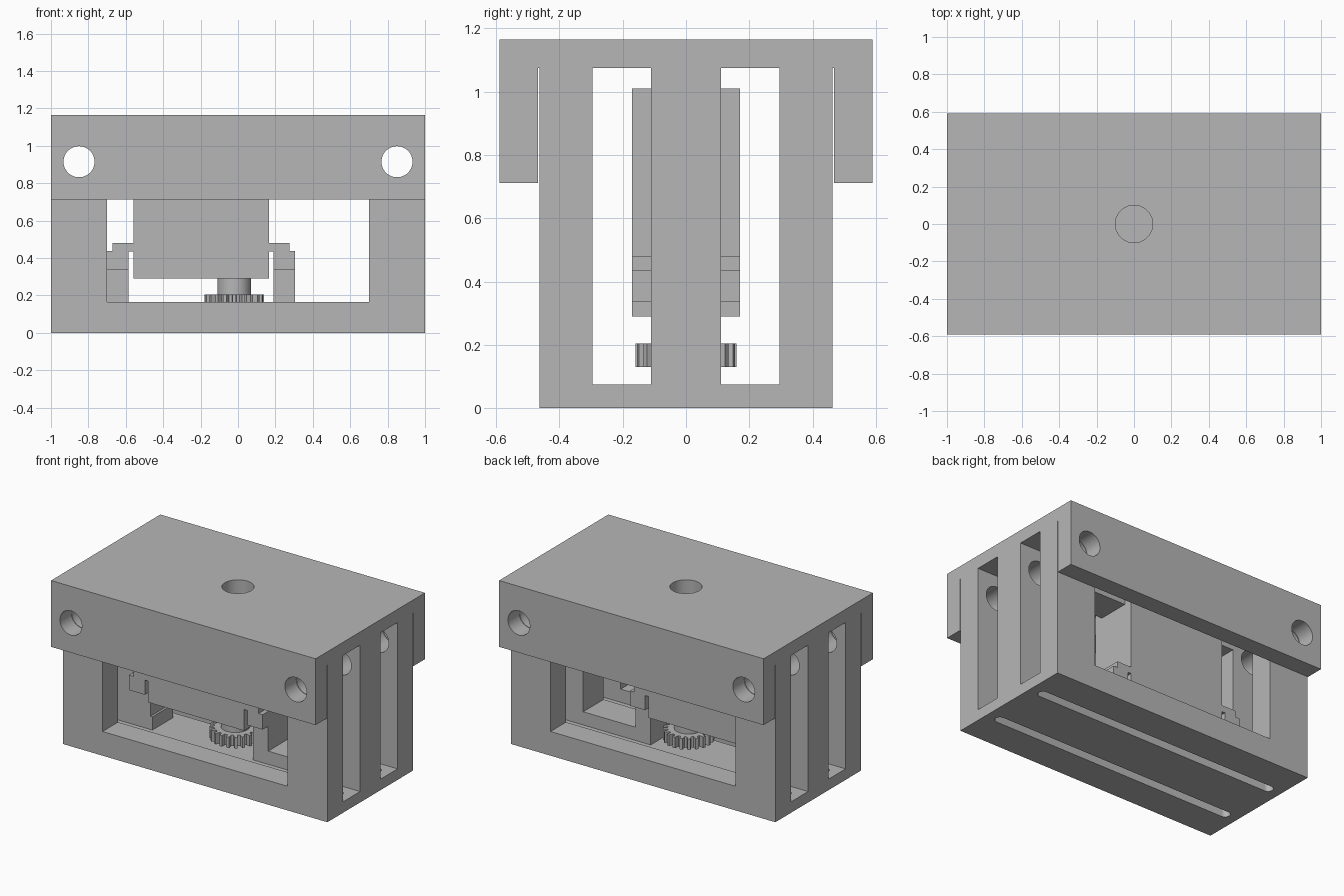
import bpy, bmesh
from math import pi, cos, sin
from mathutils import Matrix, Vector

cube = bpy.data.objects.get("Cube")
if cube:
    bpy.data.objects.remove(cube, do_unlink=True)

grey = bpy.data.materials.new("plain_grey")
grey.use_nodes = True
grey.diffuse_color = (0.47, 0.47, 0.47, 1)
grey.node_tree.nodes["Principled BSDF"].inputs["Base Color"].default_value = grey.diffuse_color


def make(name, bm):
    bmesh.ops.recalc_face_normals(bm, faces=bm.faces)
    mesh = bpy.data.meshes.new(name)
    bm.to_mesh(mesh)
    bm.free()
    mesh.materials.append(grey)
    obj = bpy.data.objects.new(name, mesh)
    bpy.context.collection.objects.link(obj)
    return obj


def box(name, x, y, z):
    bm = bmesh.new()
    bmesh.ops.create_cube(bm, size=1)
    for v in bm.verts:
        v.co = Vector(r[0] if c < 0 else r[1] for c, r in zip(v.co, (x, y, z)))
    return make(name, bm)


def cylinder(name, centre, radius, depth, axis="Z"):
    bm = bmesh.new()
    turn = Matrix.Rotation(pi / 2, 4, "X") if axis == "Y" else Matrix()
    bmesh.ops.create_cone(bm, cap_ends=True, segments=48, radius1=radius, radius2=radius,
                          depth=depth, matrix=Matrix.Translation(centre) @ turn)
    return make(name, bm)


def prism(name, outline, z0, z1):
    bm = bmesh.new()
    face = bm.faces.new([bm.verts.new((x, y, z0)) for x, y in outline])
    ext = bmesh.ops.extrude_face_region(bm, geom=[face])
    top = [g for g in ext["geom"] if isinstance(g, bmesh.types.BMVert)]
    bmesh.ops.translate(bm, verts=top, vec=(0, 0, z1 - z0))
    return make(name, bm)


def cut(obj, cutters):
    for c in cutters:
        c.hide_render = True
        mod = obj.modifiers.new("cut", "BOOLEAN")
        mod.operation, mod.solver, mod.object = "DIFFERENCE", "EXACT", c
    bpy.context.view_layer.update()
    deps = bpy.context.evaluated_depsgraph_get()
    mesh = bpy.data.meshes.new_from_object(obj.evaluated_get(deps))
    obj.modifiers.clear()
    obj.data = mesh
    for c in cutters:
        bpy.data.objects.remove(c, do_unlink=True)


def smooth(obj):
    bpy.ops.object.select_all(action="DESELECT")
    obj.select_set(True)
    bpy.context.view_layer.objects.active = obj
    bpy.ops.object.shade_smooth_by_angle(angle=pi / 7)


def span(side, a, b):
    return tuple(sorted((side * a, side * b)))


# Housing: one block with overhanging skirts, windows, slots and pin holes
housing = box("housing", (-1, 1), (-0.59, 0.59), (0, 1.165))
cutters = [
    box("window_cutter", (-0.7, 0.7), (-0.465, 0.465), (0.165, 0.95)),
    box("gear_pocket_cutter", (-0.57, 0.19), (-0.13, 0.13), (0.075, 0.3)),
    cylinder("top_hole_cutter", (0, 0, 1.1), 0.1, 0.26),
]
for s in (-1, 1):
    cutters += [
        box("skirt_cutter", (-1.1, 1.1), span(s, 0.463, 0.7), (-0.1, 0.712)),
        box("skirt_gap_cutter", (-1.1, 1.1), span(s, 0.463, 0.467), (0.6, 1.075)),
        box("side_slot_cutter", (-1.1, 1.1), span(s, 0.11, 0.295), (0.075, 1.075)),
        cylinder("pin_hole_cutter", (s * 0.85, 0, 0.915), 0.083, 1.4, "Y"),
    ]
    # Rounded slot through the floor
    r, half, n = 0.033, 0.9, 12
    ends = [(e * half + r * cos(a), s * 0.205 + r * sin(a))
            for e, start in ((1, -pi / 2), (-1, pi / 2))
            for a in (start + pi * i / n for i in range(n + 1))]
    cutters.append(prism("floor_slot_cutter", ends, -0.1, 0.1))
cut(housing, cutters)
smooth(housing)

# Motor with mounting ears
box("motor_body", (-0.56, 0.165), (-0.17, 0.17), (0.29, 1.01))
box("left_motor_ear", (0.165, 0.275), (-0.17, 0.17), (0.435, 0.48))
box("right_motor_ear", (-0.67, -0.56), (-0.17, 0.17), (0.435, 0.48))

# Motor supports: narrow leg below, wide block under each ear
for name, x in (("left", (0.19, 0.305)), ("right", (-0.705, -0.585))):
    box(name + "_support_leg", x, (-0.11, 0.11), (0.16, 0.335))
    box(name + "_support_block", x, (-0.17, 0.17), (0.335, 0.437))

# Output shaft and gear
smooth(cylinder("motor_shaft", (-0.02, 0, 0.25), 0.09, 0.1))
teeth = 20
outline = []
for i in range(teeth):
    for offset, radius in ((-0.3, 0.13), (-0.18, 0.16), (0.18, 0.16), (0.3, 0.13)):
        a = 2 * pi * (i + offset) / teeth
        outline.append((-0.02 + radius * cos(a), radius * sin(a)))
prism("gear", outline, 0.13, 0.205)
